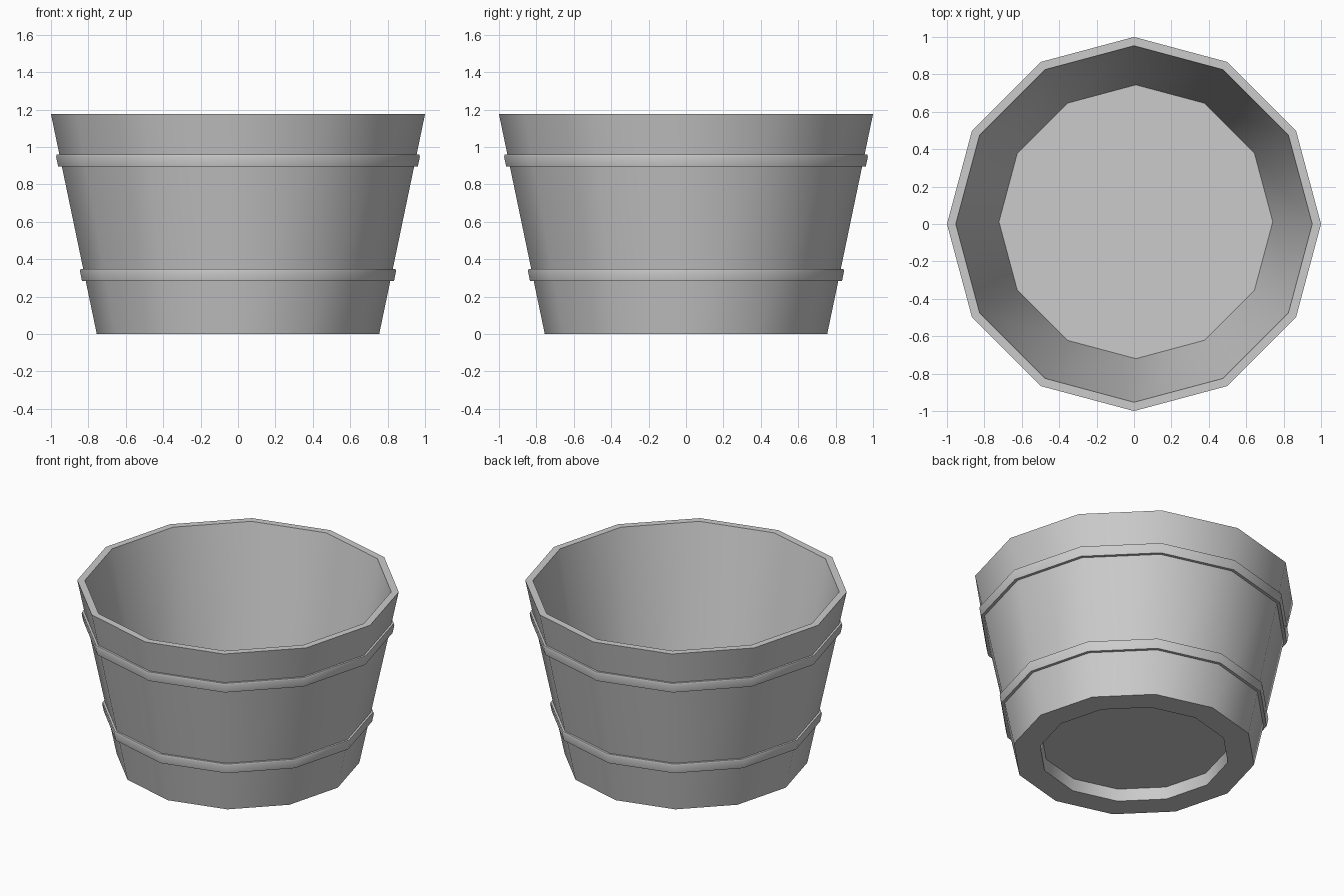
import bpy
import math

cube = bpy.data.objects.get("Cube")
if cube:
    bpy.data.objects.remove(cube, do_unlink=True)

SIDES = 12
HEIGHT, BASE_R, TOP_R = 1.176, 0.755, 1.0
FLOOR_Z = 0.1

grey = bpy.data.materials.new("plain grey")
grey.use_nodes = True
colour = (0.6, 0.6, 0.6, 1)
grey.diffuse_color = colour
grey.node_tree.nodes["Principled BSDF"].inputs["Base Color"].default_value = colour


def wall_radius(z):
    """Outer radius of the tapered wall at a height."""
    return BASE_R + (TOP_R - BASE_R) * z / HEIGHT


def lathe(name, profile, closed=False):
    """Spin (radius, z) points; an open profile is capped at both ends."""
    verts = [(r * math.cos(math.tau * i / SIDES), r * math.sin(math.tau * i / SIDES), z)
             for r, z in profile for i in range(SIDES)]
    rings = len(profile)
    faces = []
    for k in range(rings if closed else rings - 1):
        a, b = k * SIDES, (k + 1) % rings * SIDES
        for i in range(SIDES):
            j = (i + 1) % SIDES
            faces.append((a + i, a + j, b + j, b + i))
    if not closed:
        faces.append(tuple(reversed(range(SIDES))))
        faces.append(tuple(range((rings - 1) * SIDES, rings * SIDES)))
    mesh = bpy.data.meshes.new(name)
    mesh.from_pydata(verts, [], faces)
    mesh.materials.append(grey)
    obj = bpy.data.objects.new(name, mesh)
    bpy.context.collection.objects.link(obj)
    bpy.ops.object.select_all(action="DESELECT")
    obj.select_set(True)
    bpy.context.view_layer.objects.active = obj
    bpy.ops.object.shade_smooth_by_angle(angle=math.radians(35))
    return obj


# Tub: recessed underside, tapered wall, rim and inner floor
tub = lathe("tub", [
    (0.58, 0.08), (0.59, 0), (BASE_R, 0), (TOP_R, HEIGHT),
    (0.953, HEIGHT), (0.732, FLOOR_Z),
])

# The inner floor sits slightly off centre
for v in tub.data.vertices[-SIDES:]:
    v.co.x += 0.01
    v.co.y += 0.012

# Hoops around the wall
for name, low in (("lower_hoop", 0.284), ("upper_hoop", 0.895)):
    high = low + 0.065
    lathe(name, [
        (wall_radius(low) - 0.01, low),
        (wall_radius(low) + 0.02, low),
        (wall_radius(high - 0.012) + 0.02, high - 0.012),
        (wall_radius(high) + 0.014, high),
        (wall_radius(high) - 0.01, high),
    ], closed=True)
